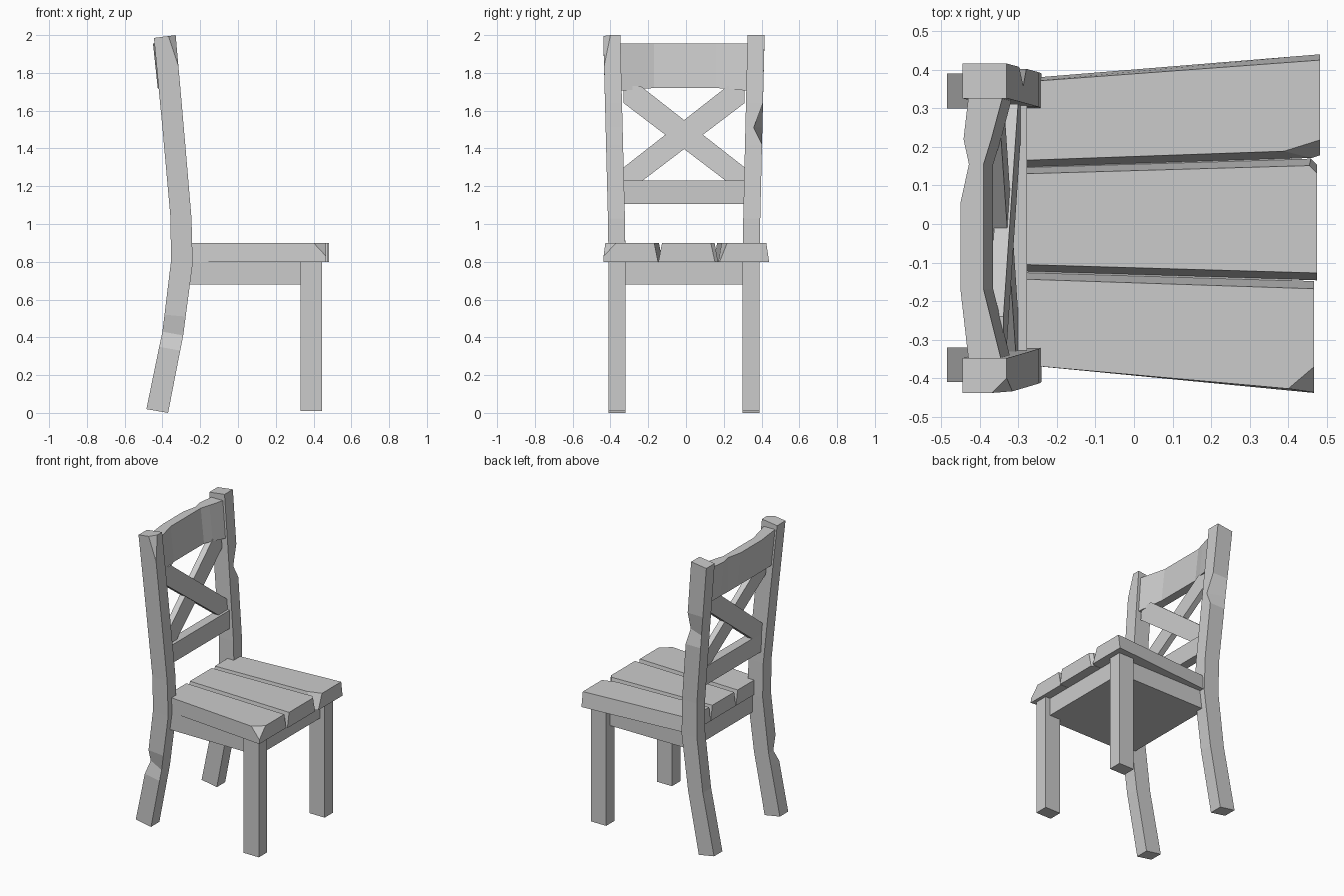
import bpy, bmesh
from mathutils import Vector, geometry

if "Cube" in bpy.data.objects:
    bpy.data.objects.remove(bpy.data.objects["Cube"])


def loft(name, rings, chips=()):
    """Skin a stack of rings, cap the ends, then slice off chipped corners."""
    bm = bmesh.new()
    vs = [[bm.verts.new(p) for p in r] for r in rings]
    n = len(rings[0])
    for a, b in zip(vs, vs[1:]):
        for i in range(n):
            j = (i + 1) % n
            bm.faces.new((a[i], a[j], b[j], b[i]))
    bm.faces.new(vs[0])
    bm.faces.new(vs[-1])
    centre = sum((v.co for v in bm.verts), Vector()) / len(bm.verts)
    for chip in chips:
        p = [Vector(c) for c in chip]
        no = geometry.normal(p)
        if no.dot(centre - p[0]) > 0:
            no = -no
        res = bmesh.ops.bisect_plane(bm, geom=bm.verts[:] + bm.edges[:] + bm.faces[:],
                                     plane_co=p[0], plane_no=no, clear_outer=True)
        edges = [e for e in res["geom_cut"] if isinstance(e, bmesh.types.BMEdge)]
        bmesh.ops.holes_fill(bm, edges=edges, sides=0)
    bmesh.ops.recalc_face_normals(bm, faces=bm.faces[:])
    me = bpy.data.meshes.new(name)
    bm.to_mesh(me)
    bm.free()
    ob = bpy.data.objects.new(name, me)
    bpy.context.collection.objects.link(ob)
    return ob


def box(name, x0, x1, y0, y1, z0, z1):
    return loft(name, [[(x0, y0, z), (x1, y0, z), (x1, y1, z), (x0, y1, z)] for z in (z0, z1)])


# Bent back legs: (back x, back z, front x, front z)
rows = [(-.485, .02, -.37, 0), (-.417, .35, -.306, .33), (-.40, .43, -.29, .41),
        (-.389, .52, -.277, .51), (-.355, .80, -.24, .79), (-.357, 1.03, -.246, 1.03),
        (-.392, 1.42, -.279, 1.42), (-.40, 1.51, -.287, 1.51),
        (-.4125, 1.64, -.298, 1.64), (-.445, 1.985, -.33, 2.0)]


def back_leg(name, inner, outer, splay, nick_row, nick_corner, depth, chips=()):
    rings = []
    for k, (xb, zb, xf, zf) in enumerate(rows):
        d = splay * max(0, (zf - .9) / 1.1)
        ring = [Vector((xb, inner + d, zb)), Vector((xf, inner + d, zf)),
                Vector((xf, outer + d, zf)), Vector((xb, outer + d, zb))]
        if k == nick_row:
            ring[nick_corner].y += depth
        rings.append(ring)
    loft(name, rings, chips)


back_leg("back_leg_left", -.32, -.41, -.028, 2, 3, .04,
         [((-.37, -.438, 2), (-.33, -.40, 2), (-.317, -.434, 1.84))])
back_leg("back_leg_right", .30, .39, .026, 7, 2, -.046)

# Front legs and the solid apron under the seat
box("front_leg_left", .33, .445, -.41, -.32, .01, .80)
box("front_leg_right", .33, .445, .30, .39, .01, .80)
box("apron", -.28, .41, -.37, .35, .68, .805)


# Seat planks, fanning out toward the front, with sloped sides
def plank(name, xf, top, bottom, chips=()):
    # each side: (low y at back, high y at back, low y at front, high y at front)
    rings = []
    for z, (lb, hb, lf, hf) in ((.80, bottom), (.90, top)):
        rings.append([(-.29, lb, z), (xf, lf, z), (xf, hf, z), (-.29, hb, z)])
    loft(name, rings, chips)


plank("seat_plank_right", .482, (.165, .368, .192, .425), (.147, .377, .172, .44),
      [((.39, .189, .9), (.482, .218, .9), (.46, .171, .8))])
plank("seat_plank_middle", .475, (-.105, .13, -.127, .152), (-.123, .147, -.146, .17),
      [((.458, .17, .8), (.475, .153, .8), (.455, .151, .9))])
plank("seat_plank_left", .467, (-.365, -.143, -.433, -.168), (-.365, -.125, -.438, -.148),
      [((.40, -.427, .9), (.467, -.37, .9), (.467, -.435, .83))])

# Curved top rail: (y, back x, front x, bottom z)
rail = []
for y, xb, xf, zb in ((-.37, -.427, -.34, 1.703), (-.17, -.45, -.39, 1.72), (.055, -.45, -.39, 1.72),
                      (.155, -.45, -.39, 1.72), (.22, -.442, -.37, 1.716), (.35, -.427, -.335, 1.703)):
    nick = .022 if y == .155 else 0
    rail.append([(xb + .025, y, zb), (xf + .025, y, zb), (xf, y, 1.955), (xb + nick, y, 1.955)])
loft("top_rail", rail)

# Lower rail
box("lower_rail", -.34, -.278, -.34, .32, 1.105, 1.23)

# Crossed slats following the lean of the back
slat = [(-.33, 1.64), (-.33, 1.73), (-.24, 1.73), (.31, 1.30), (.31, 1.222), (.22, 1.222)]
for name, flip, shift in (("cross_slat_a", 1, .003), ("cross_slat_b", -1, -.003)):
    rings = []
    for t in (-.02, .02):
        rings.append([(-.30 - .088 * (z - 1.03) + t + shift, -.01 + flip * (y + .01), z) for y, z in slat])
    loft(name, rings)
